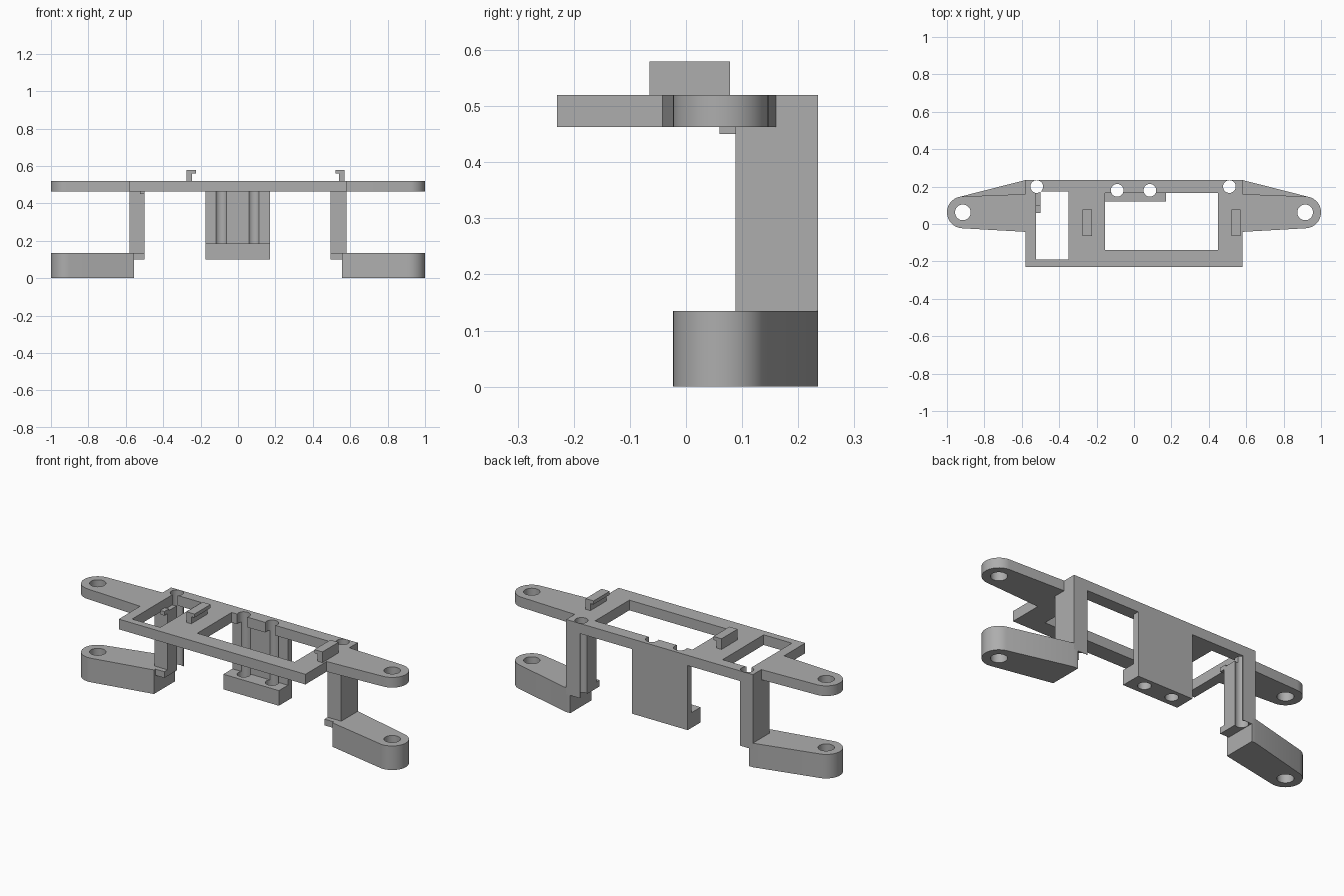
import bpy, bmesh
from math import cos, sin, radians
from mathutils import Matrix

if "Cube" in bpy.data.objects:
    bpy.data.objects.remove(bpy.data.objects["Cube"], do_unlink=True)

grey = bpy.data.materials.new("plain_grey")
grey.use_nodes = True
colour = (0.42, 0.42, 0.42, 1)
grey.diffuse_color = colour
grey.node_tree.nodes["Principled BSDF"].inputs["Base Color"].default_value = colour

PLATE_LOW, PLATE_TOP, BACK = 0.463, 0.52, 0.235
HOLE_R = 0.034


def prism(name, outline, z0, z1):
    """Upright solid from a plan outline."""
    bm = bmesh.new()
    face = bm.faces.new([bm.verts.new((x, y, z0)) for x, y in outline])
    top = bmesh.ops.extrude_face_region(bm, geom=[face])["geom"]
    for v in top:
        if isinstance(v, bmesh.types.BMVert):
            v.co.z = z1
    bmesh.ops.recalc_face_normals(bm, faces=bm.faces)
    mesh = bpy.data.meshes.new(name)
    bm.to_mesh(mesh)
    bm.free()
    mesh.materials.append(grey)
    obj = bpy.data.objects.new(name, mesh)
    bpy.context.collection.objects.link(obj)
    return obj


def box(name, x0, x1, y0, y1, z0, z1):
    return prism(name, [(x0, y0), (x1, y0), (x1, y1), (x0, y1)], z0, z1)


def arc(cx, cy, r, a0, a1, steps=24):
    angles = [radians(a0 + (a1 - a0) * i / steps) for i in range(steps + 1)]
    return [(cx + r * cos(a), cy + r * sin(a)) for a in angles]


def hole(x, y, r):
    return prism("hole_cutter", arc(x, y, r, 0, 348.75, 31), -0.1, 0.7)


def cut(obj, cutters):
    """Subtract each cutter, then discard it."""
    for c in cutters:
        mod = obj.modifiers.new("cut", "BOOLEAN")
        mod.operation, mod.solver, mod.object = "DIFFERENCE", "EXACT", c
        bpy.context.view_layer.update()
        result = bpy.data.meshes.new_from_object(
            obj.evaluated_get(bpy.context.evaluated_depsgraph_get()))
        obj.modifiers.clear()
        obj.data = result
        bpy.data.objects.remove(c, do_unlink=True)
    return obj


def flip(points, side):
    return [(side * x, y) for x, y in points]


parts = []

# Top frame with a rounded mounting ear at each end
ear = [(0.58, -0.23), (0.58, -0.042)] + arc(0.915, 0.062, 0.085, -88, 88) \
    + [(0.58, 0.16), (0.58, BACK)]
frame = prism("top_frame", ear + flip(reversed(ear), -1), PLATE_LOW, PLATE_TOP)
parts.append(cut(frame, [
    box("window_cutter", -0.525, -0.35, -0.19, 0.175, 0.4, 0.6),
    box("window_cutter", -0.155, 0.45, -0.14, 0.165, 0.4, 0.6),
    hole(-0.915, 0.062, 0.042), hole(0.915, 0.062, 0.042),
    hole(-0.52, 0.2, HOLE_R), hole(0.51, 0.2, HOLE_R),
    hole(-0.09, 0.18, HOLE_R), hole(0.085, 0.18, HOLE_R)]))

# Side posts, their foot ledges and the lower arms
for side, label, inner, hx in ((-1, "right", 0.5, 0.52), (1, "left", 0.495, 0.51)):
    def span(a, b):
        return sorted((side * a, side * b))
    post = box(label + "_post", *span(inner, 0.58), 0.088, BACK, 0.135, PLATE_LOW)
    ledge = box(label + "_ledge", *span(inner, 0.58), 0.06, BACK, 0.1, 0.135)
    for obj in (post, ledge):
        parts.append(cut(obj, [hole(side * hx, 0.2, HOLE_R)]))
    outline = [(0.555, 0.047)] + arc(0.915, 0.062, 0.085, -104, 76) \
        + [(0.58, BACK), (0.555, BACK)]
    arm = prism(label + "_lower_arm", flip(outline, side), 0, 0.135)
    parts.append(cut(arm, [hole(side * 0.915, 0.062, 0.042)]))

# Small stop at the top of one post
parts.append(box("post_stop", -0.525, -0.5, 0.06, 0.1, 0.45, PLATE_LOW + 0.01))

# Central wall and foot block, grooved by the two screw holes
wall = box("centre_wall", -0.175, 0.17, 0.2, BACK, 0.185, PLATE_LOW)
block = box("centre_foot", -0.175, 0.17, 0.12, BACK, 0.1, 0.185)
for obj in (wall, block):
    parts.append(cut(obj, [hole(-0.09, 0.18, HOLE_R), hole(0.085, 0.18, HOLE_R)]))

# Hooked clips on top, profile drawn in x-z and run along y
for label, x, d in (("right", -0.275, 1), ("left", 0.57, -1)):
    hook = [(0, 0), (0.03, 0), (0.03, 0.04), (0.05, 0.04), (0.05, 0.06), (0, 0.06)]
    clip = prism(label + "_clip", [(x + d * a, PLATE_TOP + b) for a, b in hook],
                 -0.078, 0.065)
    clip.data.transform(Matrix.Rotation(radians(90), 4, "X"))
    parts.append(clip)

# Smooth the round walls, keep the edges sharp
bpy.ops.object.select_all(action="DESELECT")
for obj in parts:
    obj.select_set(True)
bpy.context.view_layer.objects.active = parts[0]
bpy.ops.object.shade_smooth_by_angle(angle=radians(30))
